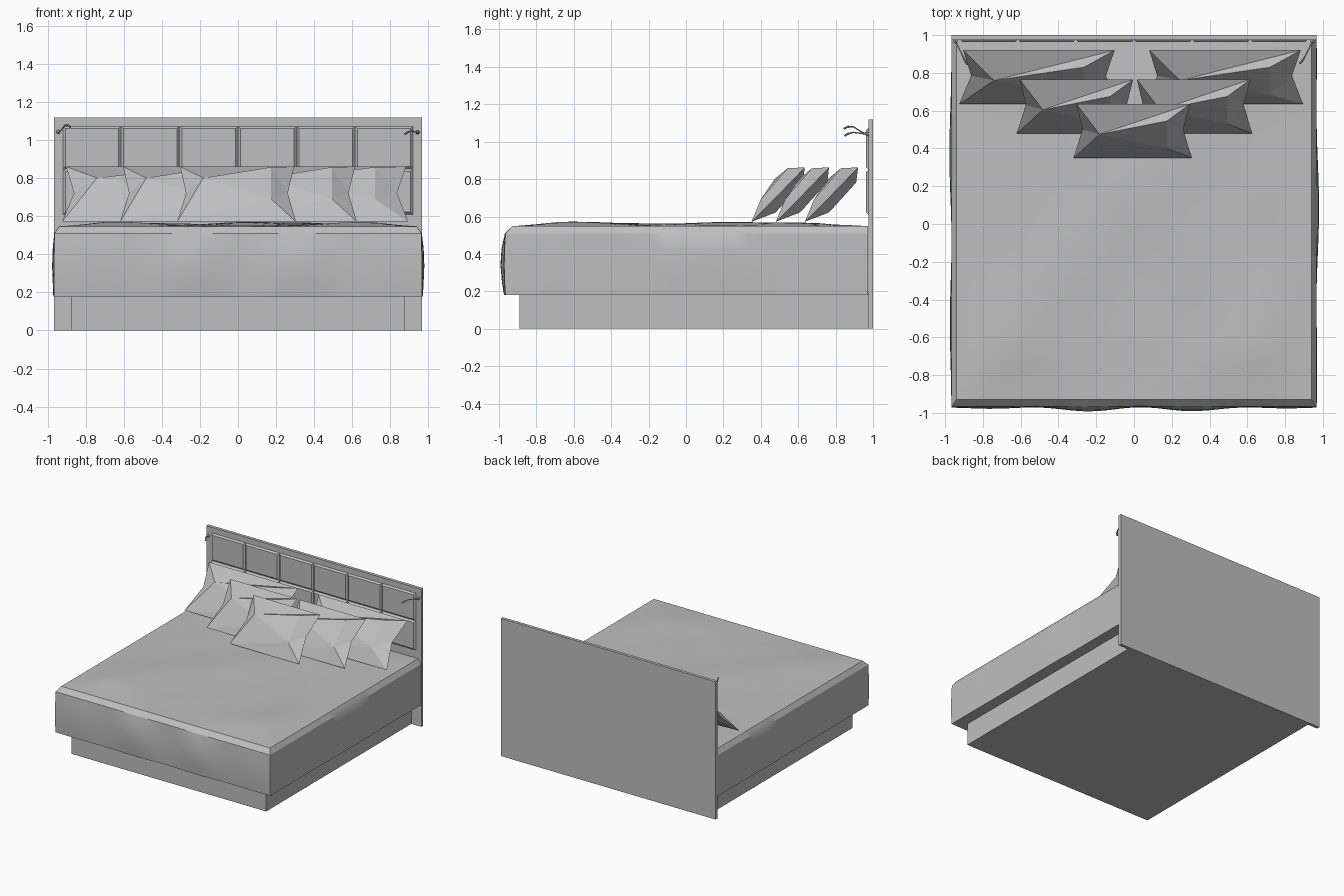
import bpy, bmesh, math
from mathutils import Vector

if "Cube" in bpy.data.objects:
    bpy.data.objects.remove(bpy.data.objects["Cube"])

grey = bpy.data.materials.new("warm grey")
grey.diffuse_color = (0.52, 0.52, 0.52, 1)
grey.use_nodes = True
grey.node_tree.nodes["Principled BSDF"].inputs["Base Color"].default_value = grey.diffuse_color


def finish(name, bm, smooth=False):
    bmesh.ops.recalc_face_normals(bm, faces=bm.faces)
    me = bpy.data.meshes.new(name)
    bm.to_mesh(me)
    bm.free()
    ob = bpy.data.objects.new(name, me)
    bpy.context.collection.objects.link(ob)
    me.materials.append(grey)
    if smooth:
        bpy.ops.object.select_all(action='DESELECT')
        ob.select_set(True)
        bpy.context.view_layer.objects.active = ob
        bpy.ops.object.shade_smooth_by_angle(angle=math.radians(30))
    return ob


def add_box(bm, x0, x1, y0, y1, z0, z1, inset=0.0):
    """Box whose front (-y) face can be shrunk by inset, giving chamfered sides."""
    v = [bm.verts.new(p) for p in (
        (x0 + inset, y0, z0 + inset), (x1 - inset, y0, z0 + inset),
        (x1 - inset, y0, z1 - inset), (x0 + inset, y0, z1 - inset),
        (x0, y1, z0), (x1, y1, z0), (x1, y1, z1), (x0, y1, z1))]
    for f in ((0, 1, 2, 3), (4, 5, 6, 7), (0, 1, 5, 4),
              (1, 2, 6, 5), (2, 3, 7, 6), (3, 0, 4, 7)):
        bm.faces.new([v[i] for i in f])


# Headboard slab
bm = bmesh.new()
add_box(bm, -0.967, 0.967, 0.975, 1.0, 0, 1.12)
finish("headboard", bm)

# Padded panels with chamfered edges, two rows of six
bm = bmesh.new()
cols = [-0.92, -0.615, -0.308, 0, 0.308, 0.615, 0.92]
for z0, z1 in ((0.61, 0.85), (0.85, 1.075)):
    for x0, x1 in zip(cols, cols[1:]):
        add_box(bm, x0, x1, 0.963, 0.976, z0, z1, 0.013)
finish("headboard_panels", bm)

# Plinth under the mattress
bm = bmesh.new()
add_box(bm, -0.877, 0.877, -0.89, 0.976, 0, 0.19)
finish("base", bm)


# Rumpled bed cover: wavy top grid with a skirt lofted down around it
def rumple(x, y):
    fade = min(1, (0.94 - abs(x)) / 0.25, (y + 0.93) / 0.25, (0.975 - y) / 0.25)
    wave = (math.sin(5.1 * x + 2.3 * y) + math.sin(3.7 * y - 4.4 * x + 1)
            + 0.7 * math.sin(9 * x + 1.5) * math.sin(8 * y))
    return 0.548 + max(0, fade) * (0.011 + 0.005 * wave)


N = 30
BACK = 0.974
bm = bmesh.new()
grid = []
for j in range(N + 1):
    row = []
    for i in range(N + 1):
        x = -0.94 + 1.88 * i / N
        y = -0.93 + (BACK + 0.93) * j / N
        row.append(bm.verts.new((x, y, rumple(x, y))))
    grid.append(row)
for j in range(N):
    for i in range(N):
        bm.faces.new((grid[j][i], grid[j][i + 1], grid[j + 1][i + 1], grid[j + 1][i]))

idx = ([(i, 0) for i in range(N)] + [(N, j) for j in range(N)]
       + [(N - i, N) for i in range(N)] + [(0, N - j) for j in range(N)])
ring = [grid[j][i] for i, j in idx]
# Skirt levels: half width, front y, height, bulge strength
levels = [(0.965, -0.965, 0.51, 0.15), (0.966, -0.97, 0.43, 0.8),
          (0.967, -0.972, 0.34, 1.0), (0.967, -0.97, 0.25, 0.7),
          (0.967, -0.965, 0.18, 0.4)]
for hx, fy, z, bulge in levels:
    new = []
    for i, j in idx:
        x = -hx + 2 * hx * i / N
        y = fy + (BACK - fy) * j / N
        if j == 0:
            y -= bulge * (0.010 + 0.012 * math.cos(11 * (x + 0.25))) * math.sin(math.pi * i / N)
        if i in (0, N):
            side = 1 if i else -1
            x += side * bulge * (0.006 + 0.007 * math.sin(6 * y + side)) * math.sin(math.pi * j / N)
        new.append(bm.verts.new((x, y, z)))
    for k in range(len(ring)):
        n = (k + 1) % len(ring)
        bm.faces.new((ring[k], ring[n], new[n], new[k]))
    ring = new
bm.faces.new(ring)
finish("bed_cover", bm, True)

# Faceted pillow: x is a fraction of the half width, y and z are offsets
PILLOW = {
    "bl": (-1, 0, 0), "br": (1, 0, 0), "mr": (0.86, 0.15, 0.15),
    "tr": (0.97, 0.285, 0.29), "tl": (-0.95, 0.285, 0.29), "ml": (-0.85, 0.15, 0.15),
    "a": (-0.56, 0.125, 0.23), "b": (0.58, 0.195, 0.287), "c": (0.58, 0.05, 0.12),
    "d": (-0.56, 0.265, 0.21), "e": (0.58, 0.13, 0.05), "f": (0.58, 0.275, 0.21)}
FACES = ("bl br c", "bl c a", "a c b", "a b tr", "a tr tl", "br mr c", "mr b c",
         "mr tr b", "bl a ml", "ml a tl", "bl e br", "bl d e", "d f e", "d tl tr",
         "d tr f", "br e mr", "e f mr", "f tr mr", "bl ml d", "ml tl d")


def pillow(name, x0, x1, y):
    bm = bmesh.new()
    cx, h = (x0 + x1) / 2, (x1 - x0) / 2
    v = {k: bm.verts.new((cx + h * p[0], y + p[1], 0.572 + p[2])) for k, p in PILLOW.items()}
    for f in FACES:
        bm.faces.new([v[k] for k in f.split()])
    finish(name, bm)


pillow("back_pillow_left", -0.925, -0.09, 0.635)
pillow("back_pillow_right", 0.06, 0.895, 0.635)
pillow("middle_pillow_left", -0.62, 0.005, 0.48)
pillow("middle_pillow_right", 0.0, 0.625, 0.48)
pillow("front_pillow", -0.32, 0.305, 0.35)


# Bent reading lamps: wall mount, thin stem and small head
def lamp(name, pts):
    bm = bmesh.new()
    pts = [Vector(p) for p in pts]
    radii = [0.011, 0.011, 0.0035, 0.0035, 0.0035, 0.006, 0.006]
    rings = []
    for k, (p, r) in enumerate(zip(pts, radii)):
        t = pts[min(k + 1, len(pts) - 1)] - pts[max(k - 1, 0)]
        q = t.to_track_quat('Z', 'Y')
        rings.append([bm.verts.new(p + q @ Vector((r * math.cos(s * math.pi / 4),
                                                   r * math.sin(s * math.pi / 4), 0)))
                      for s in range(8)])
    for r0, r1 in zip(rings, rings[1:]):
        for s in range(8):
            n = (s + 1) % 8
            bm.faces.new((r0[s], r0[n], r1[n], r1[s]))
    bm.faces.new(rings[0])
    bm.faces.new(rings[-1])
    finish(name, bm, True)


lamp("lamp_left", [(-0.945, 0.977, 1.045), (-0.945, 0.965, 1.045), (-0.94, 0.955, 1.045),
                   (-0.925, 0.925, 1.06), (-0.91, 0.895, 1.08), (-0.895, 0.865, 1.08),
                   (-0.882, 0.845, 1.07)])
lamp("lamp_right", [(0.945, 0.977, 1.042), (0.945, 0.965, 1.042), (0.94, 0.955, 1.042),
                    (0.925, 0.925, 1.046), (0.91, 0.895, 1.05), (0.892, 0.865, 1.042),
                    (0.877, 0.85, 1.033)])
